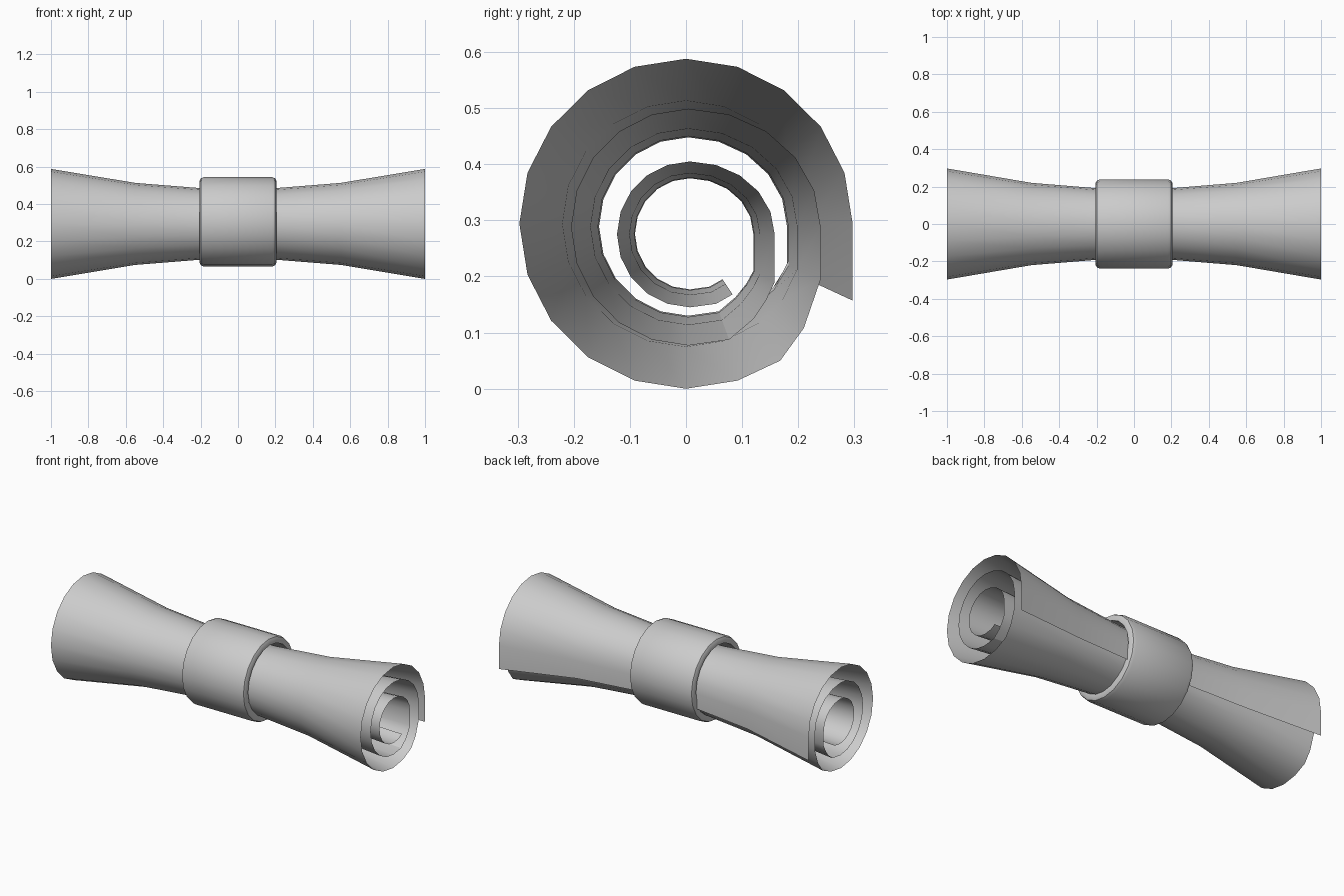
import bpy, bmesh, math

if "Cube" in bpy.data.objects:
    bpy.data.objects.remove(bpy.data.objects["Cube"])

def finish(name, bm, angle):
    me = bpy.data.meshes.new(name)
    bm.to_mesh(me)
    bm.free()
    ob = bpy.data.objects.new(name, me)
    bpy.context.collection.objects.link(ob)
    bpy.ops.object.select_all(action='DESELECT')
    ob.select_set(True)
    bpy.context.view_layer.objects.active = ob
    bpy.ops.object.shade_smooth_by_angle(angle=math.radians(angle))
    return ob

def winding(start, centre, left, right, rz, count, tail):
    """One turn of the spiral: straight lead-in, 18 degree steps, then a tail tucking inwards."""
    pts = [start]
    for i in range(count):
        a = math.radians(18 * i)
        r = right if math.cos(a) > 0 else left
        pts.append((centre[0] + r * math.cos(a), centre[1] + rz * math.sin(a)))
    return pts + tail

# spiral cross-section at the flared ends
end = (winding((.297, .157), (0, .294), .297, .297, .294, 17, [(.168, .05), (.21, .108)])
       + winding((.24, .195), (.004, .288), .209, .236, .211, 17, [(.12, .124), (.143, .158)])
       + winding((.158, .19), (.007, .275), .13, .151, .13, 17, [(.083, .168)]))
# spiral cross-section at the narrow waist
waist = (winding((.187, .208), (0, .294), .187, .187, .187, 17, [(.115, .147), (.155, .18)])
         + winding((.18, .22), (.004, .289), .159, .176, .159, 17, [(.088, .163), (.108, .188)])
         + winding((.12, .21), (.007, .276), .098, .113, .099, 17, [(.065, .195)]))

# rolled sheet, flaring quadratically towards both ends
bm = bmesh.new()
rows = []
for x in (-1, -.55, -.2, 0, .2, .55, 1):
    t = x * x
    rows.append([bm.verts.new((x, w[0] + (e[0] - w[0]) * t, w[1] + (e[1] - w[1]) * t))
                 for e, w in zip(end, waist)])
for a, b in zip(rows, rows[1:]):
    for i in range(len(a) - 1):
        bm.faces.new((a[i], b[i], b[i + 1], a[i + 1]))
finish("rolled_sheet", bm, 30)

# band around the waist with rounded outer rims
half = [(.205, .2), (.205, .22), (.198, .233), (.182, .239)]
profile = half + [(-x, r) for x, r in reversed(half)]
bm = bmesh.new()
sides = 20
rings = []
for i in range(sides):
    a = math.tau * i / sides
    rings.append([bm.verts.new((x, r * math.cos(a), .305 + r * math.sin(a))) for x, r in profile])
n = len(profile)
for i in range(sides):
    a, b = rings[i], rings[(i + 1) % sides]
    for j in range(n):
        k = (j + 1) % n
        bm.faces.new((a[j], a[k], b[k], b[j]))
bmesh.ops.recalc_face_normals(bm, faces=bm.faces)
finish("waist_band", bm, 40)
